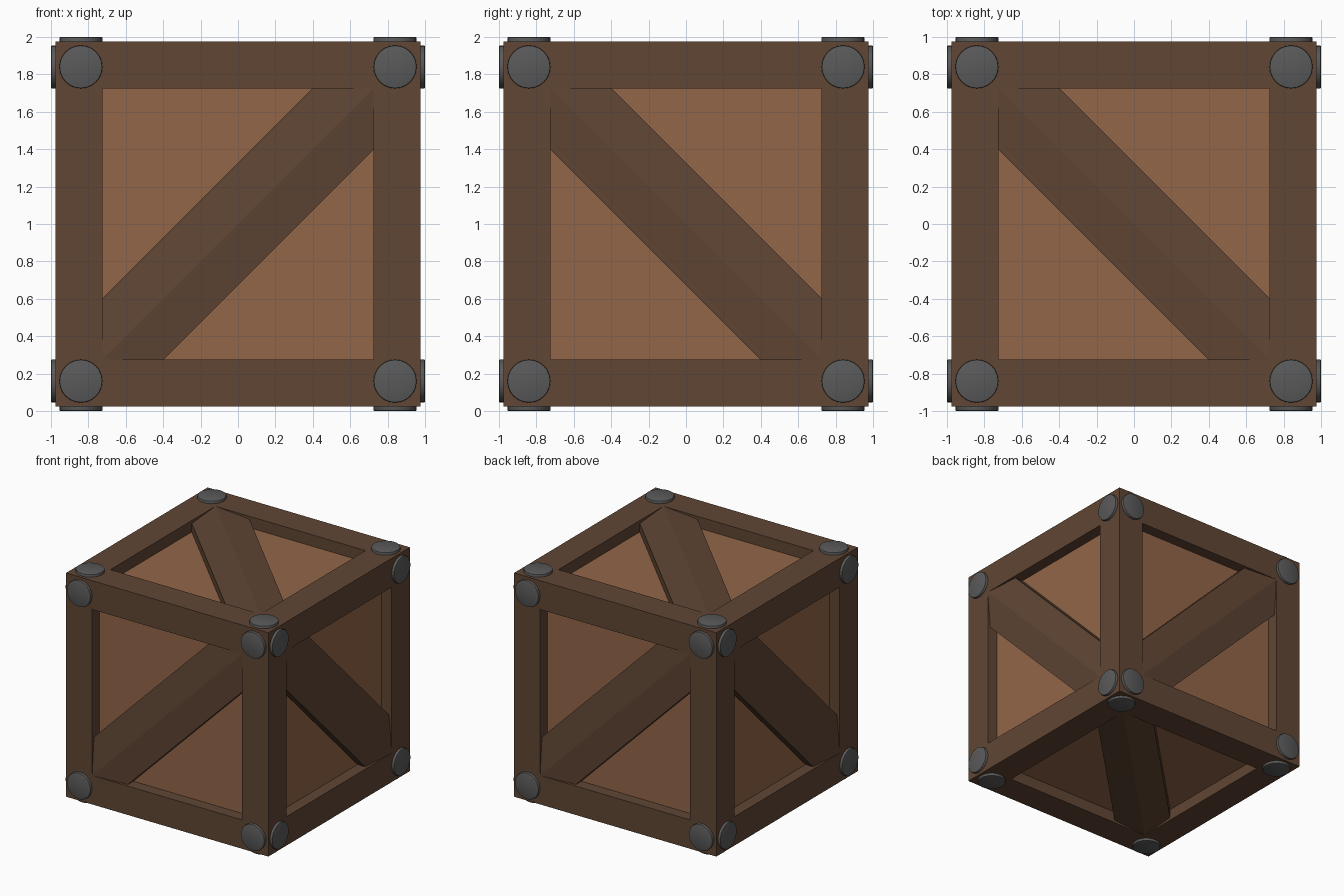
import bpy, bmesh
from mathutils import Matrix, Vector

if "Cube" in bpy.data.objects:
    bpy.data.objects.remove(bpy.data.objects["Cube"])

H = 0.977      # half size of the frame
B = 0.252      # frame board width
D = 0.10       # panel recess
W = 0.328      # brace reach along the opening edges
CENTRE = Vector((0, 0, 1))


def material(name, rgb):
    m = bpy.data.materials.new(name)
    m.diffuse_color = (*rgb, 1)
    m.use_nodes = True
    m.node_tree.nodes["Principled BSDF"].inputs["Base Color"].default_value = m.diffuse_color
    return m


FRAME = material("dark wood", (0.117, 0.061, 0.034))
PANEL = material("light wood", (0.292, 0.133, 0.065))
METAL = material("grey iron", (0.102, 0.102, 0.102))


def add(name, bm, mats, matrix):
    bmesh.ops.recalc_face_normals(bm, faces=bm.faces)
    me = bpy.data.meshes.new(name)
    bm.to_mesh(me)
    bm.free()
    for m in mats:
        me.materials.append(m)
    ob = bpy.data.objects.new(name, me)
    ob.matrix_world = matrix
    bpy.context.collection.objects.link(ob)
    return ob


# Crate body: cube whose six faces are inset and recessed as panels
bm = bmesh.new()
bmesh.ops.create_cube(bm, size=2 * H)
panels = list(bm.faces)
bmesh.ops.inset_individual(bm, faces=panels, thickness=B, use_even_offset=True)
for f in panels:
    f.material_index = 1
    n = f.normal.copy()
    # the recessed panel needs its own wall loop
    new = bmesh.ops.extrude_discrete_faces(bm, faces=[f])["faces"][0]
    bmesh.ops.translate(bm, verts=new.verts, vec=-n * D)
    for e in new.edges:
        for wall in e.link_faces:
            if wall is not new:
                wall.material_index = 0
add("crate_body", bm, [FRAME, PANEL], Matrix.Translation(CENTRE))


# Diagonal brace with a slight ridge along its middle, on the local +z face
def brace(name, matrix):
    c = H - B
    outline = [(-c, -c), (c, c), (c - W, c), (-c, W - c), (W - c, -c), (c, c - W)]
    bm = bmesh.new()
    top = [bm.verts.new((x, y, H if i < 2 else H - 0.025)) for i, (x, y) in enumerate(outline)]
    low = [bm.verts.new((x, y, H - D)) for x, y in outline]
    for q in ((0, 1, 2, 3), (0, 4, 5, 1)):
        bm.faces.new([top[i] for i in q])
    ring = (0, 4, 5, 1, 2, 3)
    for a, b in zip(ring, ring[1:] + ring[:1]):
        bm.faces.new((top[a], top[b], low[b], low[a]))
    bm.faces.new([low[i] for i in ring])
    add(name, bm, [FRAME], matrix)


# Four round studs in the corners of a face
def studs(name, matrix):
    bm = bmesh.new()
    for sx in (-1, 1):
        for sy in (-1, 1):
            bmesh.ops.create_cone(bm, cap_ends=True, segments=24, radius1=0.115, radius2=0.115,
                                  depth=0.033, matrix=Matrix.Translation((sx * 0.84, sy * 0.84, 0.9835)))
    rim = [e for e in bm.edges if all(v.co.z > 0.99 for v in e.verts)]
    bmesh.ops.bevel(bm, geom=rim, offset=0.006, segments=2, affect='EDGES', profile=0.5)
    ob = add(name, bm, [METAL], matrix)
    bpy.ops.object.select_all(action='DESELECT')
    bpy.context.view_layer.objects.active = ob
    ob.select_set(True)
    bpy.ops.object.shade_smooth_by_angle(angle=0.6)


# Each side: local axes chosen so the brace runs along +u +v
X, Y, Z = Vector((1, 0, 0)), Vector((0, 1, 0)), Vector((0, 0, 1))
sides = {"front": (X, Z), "back": (X, -Z), "right": (-Z, Y),
         "left": (Z, Y), "top": (-Y, X), "bottom": (Y, X)}
for side, (u, v) in sides.items():
    m = Matrix.Translation(CENTRE) @ Matrix((u, v, u.cross(v))).transposed().to_4x4()
    brace(side + "_brace", m)
    studs(side + "_studs", m)
